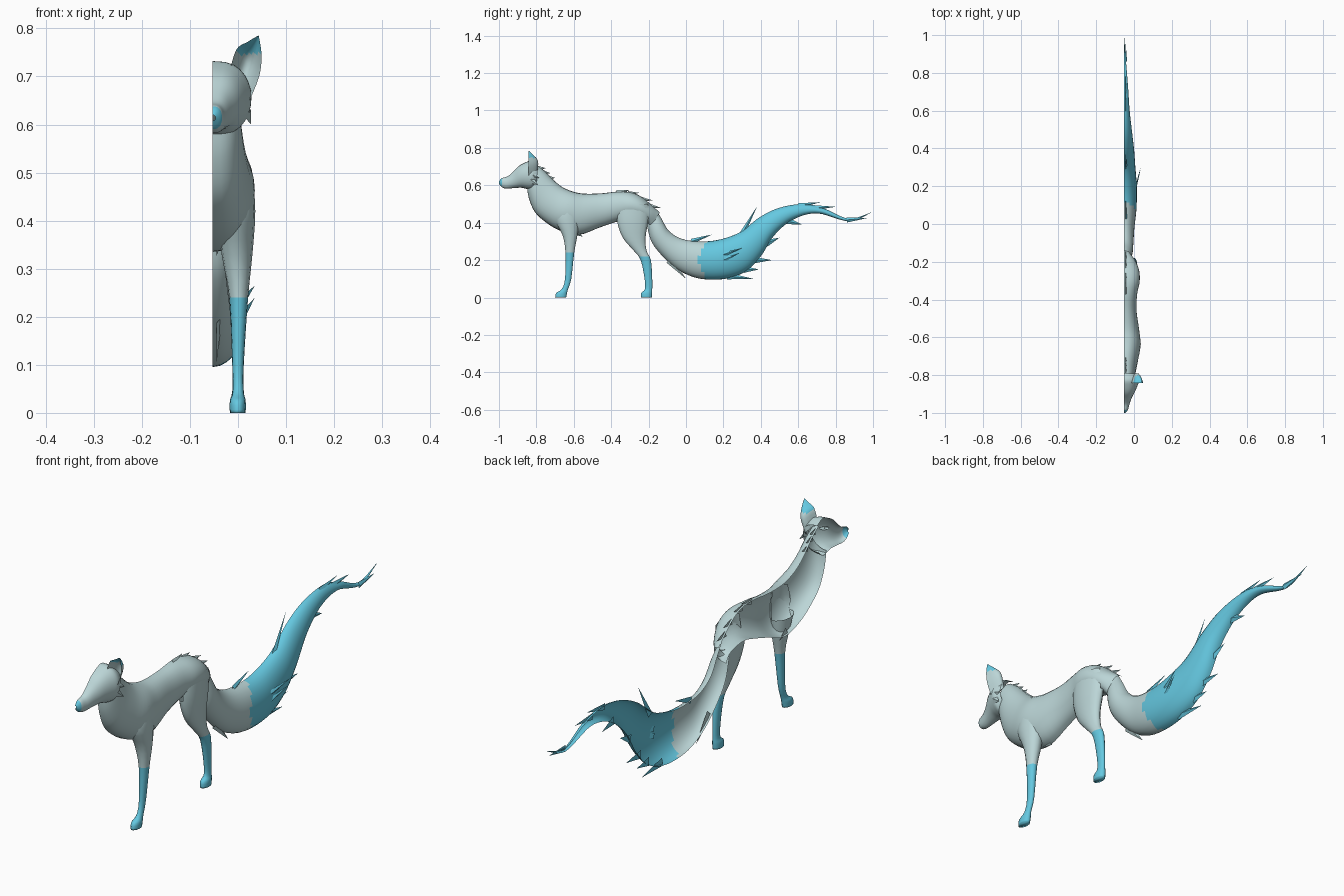
import bpy, math
from mathutils import Vector

if "Cube" in bpy.data.objects:
    bpy.data.objects.remove(bpy.data.objects["Cube"], do_unlink=True)

MID = -0.053  # open cut plane of the half animal


def material(name, colour):
    mat = bpy.data.materials.new(name)
    mat.use_nodes = True
    mat.diffuse_color = colour
    mat.node_tree.nodes["Principled BSDF"].inputs["Base Color"].default_value = colour
    return mat


FUR = material("pale grey fur", (0.50, 0.67, 0.68, 1))
BLUE = material("sky blue fur", (0.13, 0.58, 0.75, 1))


def build(name, verts, faces, is_blue=lambda c: False, smooth=True):
    """Make an object; faces whose centre passes the rule become blue."""
    mesh = bpy.data.meshes.new(name)
    mesh.from_pydata(verts, [], faces)
    mesh.materials.append(FUR)
    mesh.materials.append(BLUE)
    for poly in mesh.polygons:
        poly.use_smooth = smooth
        poly.material_index = int(is_blue(poly.center))
    obj = bpy.data.objects.new(name, mesh)
    bpy.context.collection.objects.link(obj)
    return obj


def refine(rows, steps):
    """Catmull-Rom interpolation through rows of numbers."""
    rows = [Vector(r) for r in rows]
    result = []
    for i in range(len(rows) - 1):
        a, b = rows[max(i - 1, 0)], rows[i]
        c, d = rows[i + 1], rows[min(i + 2, len(rows) - 1)]
        for k in range(steps):
            t = k / steps
            result.append(0.5 * (2 * b + (c - a) * t + (2 * a - 5 * b + 4 * c - d) * t * t
                                 + (3 * b - a - 3 * c + d) * t ** 3))
    return result + [rows[-1]]


def grid_faces(rows, cols, closed=False):
    span = cols if closed else cols - 1
    return [(r * cols + c, r * cols + (c + 1) % cols,
             (r + 1) * cols + (c + 1) % cols, (r + 1) * cols + c)
            for r in range(rows - 1) for c in range(span)]


def half_loft(name, stations, is_blue=lambda c: False, power=1.0, steps=4, segs=14):
    """Half shell; a station is top y, top z, bottom y, bottom z, width."""
    rows = refine(stations, steps)
    verts = []
    for ty, tz, by, bz, width in rows:
        for k in range(segs + 1):
            a = math.pi * k / segs
            f = (1 - math.cos(a)) / 2
            x = MID + max(width, 0) * max(math.sin(a), 0) ** power
            verts.append((x, ty + (by - ty) * f, tz + (bz - tz) * f))
    return build(name, verts, grid_faces(len(rows), segs + 1), is_blue)


def leg(name, stations, sock, segs=14):
    """Tube; a station is z, front y, back y, inner x, outer x."""
    rows = refine(stations, 3)
    verts = []
    for z, y0, y1, x0, x1 in rows:
        for k in range(segs):
            a = math.tau * k / segs
            verts.append(((x0 + x1) / 2 + (x1 - x0) / 2 * math.cos(a),
                          (y0 + y1) / 2 + (y1 - y0) / 2 * math.sin(a), max(z, 0)))
    faces = grid_faces(len(rows), segs, True)
    # leave the hidden inner side of the upper limb open

    def visible(f):
        c = sum((Vector(verts[i]) for i in f), Vector()) / len(f)
        return c.z < 0.4 or c.x > 0
    faces = [f for f in faces if visible(f)]
    faces.append(tuple(range(len(verts) - segs, len(verts))))
    return build(name, verts, faces, lambda c: c.z < sock)


# torso and neck
half_loft("body", [
    (-.80, .71, -.85, .59, .05), (-.76, .68, -.84, .53, .058), (-.71, .63, -.81, .46, .066),
    (-.66, .59, -.76, .41, .076), (-.6, .565, -.68, .36, .088), (-.54, .555, -.575, .335, .08),
    (-.45, .557, -.46, .375, .066), (-.37, .566, -.37, .405, .07), (-.3, .563, -.31, .42, .083),
    (-.24, .54, -.25, .415, .08), (-.18, .49, -.21, .4, .06), (-.14, .455, -.19, .37, .035)],
    power=.85)

# head with a blue nose
half_loft("head", [
    (-1, .62, -1, .608, .006), (-.985, .638, -.985, .59, .02), (-.955, .647, -.96, .582, .028),
    (-.925, .672, -.92, .585, .04), (-.895, .702, -.88, .587, .058), (-.86, .722, -.85, .58, .072),
    (-.825, .732, -.825, .578, .081), (-.79, .715, -.8, .6, .07)],
    lambda c: c.y < -.985, power=.75)

# bushy tail, blue past a curved border
half_loft("tail", [
    (-.16, .47, -.21, .39, .03), (-.13, .42, -.18, .29, .045), (-.09, .355, -.1, .195, .05),
    (-.02, .313, -.02, .135, .055), (.08, .3, .08, .1, .066), (.18, .31, .21, .1, .068),
    (.29, .35, .32, .14, .06), (.395, .43, .4, .22, .053), (.5, .48, .47, .33, .043),
    (.63, .5, .57, .415, .03), (.74, .475, .7, .45, .022), (.87, .422, .87, .408, .01),
    (.99, .455, .99, .453, .001)],
    lambda c: c.y > .07 + 4 * (c.z - .2) ** 2, steps=6)

# legs
leg("front_leg", [
    (.5, -.68, -.58, -.03, .03), (.42, -.7, -.57, -.04, .036), (.33, -.66, -.58, -.034, .03),
    (.24, -.645, -.597, -.018, .021), (.1, -.647, -.613, -.012, .012),
    (.045, -.665, -.63, -.011, .012), (.025, -.695, -.635, -.017, .016),
    (0, -.7, -.64, -.017, .016)], .24)
leg("hind_leg", [
    (.5, -.36, -.2, -.03, .027), (.41, -.37, -.2, -.04, .03), (.32, -.34, -.215, -.03, .024),
    (.25, -.28, -.21, -.022, .018), (.2, -.243, -.187, -.016, .016),
    (.1, -.222, -.18, -.012, .012), (.045, -.22, -.18, -.012, .012),
    (.025, -.24, -.18, -.017, .016), (0, -.242, -.182, -.017, .016)], .22)

# cupped ear, open to the front, with a blue tip
inner_edge = refine([(-.02, .7), (-.004, .755), (.02, .772), (.042, .785)], 4)
outer_edge = refine([(.022, .645), (.044, .7), (.049, .745), (.043, .785)], 4)
ear = []
for a, b in zip(inner_edge, outer_edge):
    for k in range(9):
        s = k / 8
        p = a.lerp(b, s)
        bulge = (b - a).length * 2.8 * s * (1 - s)
        ear.append((p.x, -.842 + bulge, p.y))
build("ear", ear, grid_faces(len(inner_edge), 9), lambda c: c.z > .747)

# eyelid ridge
rim = [(-.013 + r * .016 * math.cos(math.tau * k / 12), y - .012 * math.cos(math.tau * k / 12) * -r,
        .656 + r * .007 * math.sin(math.tau * k / 12))
       for r, y in ((1, -.892), (.7, -.899), (.1, -.896)) for k in range(12)]
build("eye", rim, grid_faces(3, 12, True))


def tuft(name, base, tip, width, x, blue, lean=0.0):
    """Slim pointed lock of fur lying along the silhouette."""
    b, t = Vector((x, *base)), Vector((x + lean, *tip))
    side = Vector((0, -(t.z - b.z), t.y - b.y)).normalized() * width
    out = Vector((width * .6, 0, 0))
    verts = [b - side, b + out, b + side, t]
    build(name, verts, [(0, 1, 3), (1, 2, 3), (2, 0, 3)], lambda c: blue, False)


def tufts(name, locks, width, x, blue, lean=0.0):
    for i, (y, z, ty, tz) in enumerate(locks, 1):
        tuft(f"{name}_{i}", (y, z), (ty, tz), width, x, blue, lean)


tufts("nape_tuft", [(-.79, .69, -.75, .692), (-.77, .67, -.725, .665), (-.74, .64, -.7, .64)],
      .014, -.045, False)
tufts("rump_tuft", [(-.37, .56, -.3, .575), (-.31, .555, -.25, .56), (-.24, .525, -.18, .52),
                    (-.2, .49, -.135, .48)], .014, -.045, False)
tufts("cheek_tuft", [(-.83, .63, -.79, .6), (-.83, .66, -.785, .64)], .02, .015, False, .012)
tufts("chest_tuft", [(-.6, .35, -.55, .325)], .015, -.045, False)
tufts("tail_upper_tuft", [(.03, .3, .14, .337), (.3, .34, .38, .487), (.6, .49, .72, .51),
                          (.68, .48, .8, .485), (.86, .415, .97, .425)], .014, -.045, True)
tufts("tail_lower_tuft", [(.22, .115, .36, .1), (.36, .2, .46, .2), (.43, .29, .5, .32),
                          (.54, .41, .62, .39), (.31, .15, .39, .15)], .018, -.045, True)
tufts("tail_base_tuft", [(-.09, .2, 0, .1)], .02, -.045, False)
tufts("tail_side_tuft", [(.2, .23, .3, .265), (.2, .2, .29, .24)], .012, .008, True, .027)
